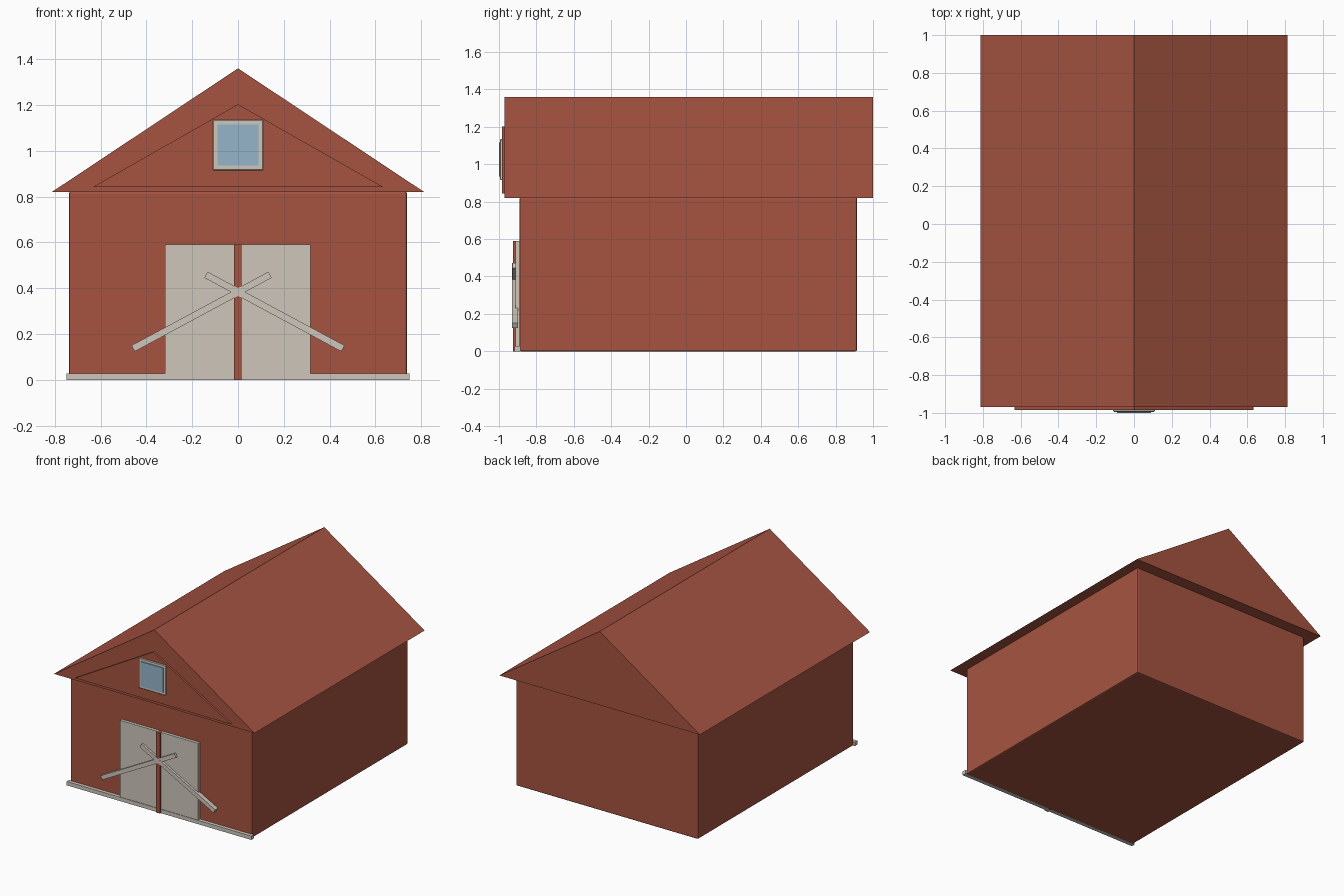
import bpy
import bmesh
import math

cube = bpy.data.objects.get("Cube")
if cube:
    bpy.data.objects.remove(cube, do_unlink=True)


def material(name, rgb):
    mat = bpy.data.materials.new(name)
    mat.use_nodes = True
    colour = (*rgb, 1)
    mat.diffuse_color = colour
    mat.node_tree.nodes["Principled BSDF"].inputs["Base Color"].default_value = colour
    return mat


red = material("barn red", (0.38, 0.088, 0.053))
cream = material("weathered white", (0.62, 0.565, 0.50))
blue = material("window blue", (0.30, 0.46, 0.60))


def add_object(name, bm, mat):
    bmesh.ops.recalc_face_normals(bm, faces=bm.faces)
    mesh = bpy.data.meshes.new(name)
    bm.to_mesh(mesh)
    bm.free()
    mesh.materials.append(mat)
    obj = bpy.data.objects.new(name, mesh)
    bpy.context.collection.objects.link(obj)
    return obj


def prism(name, outline, front, back, mat):
    """Extrude an x-z outline along y."""
    bm = bmesh.new()
    face = bm.faces.new([bm.verts.new((x, front, z)) for x, z in outline])
    grown = bmesh.ops.extrude_face_region(bm, geom=[face])["geom"]
    verts = [v for v in grown if isinstance(v, bmesh.types.BMVert)]
    bmesh.ops.translate(bm, verts=verts, vec=(0, back - front, 0))
    return add_object(name, bm, mat)


def box(name, x0, x1, z0, z1, front, back, mat):
    return prism(name, [(x0, z0), (x1, z0), (x1, z1), (x0, z1)], front, back, mat)


def beam(name, start, end, width, front, back, mat):
    """Straight plank between two x-z points."""
    dx, dz = end[0] - start[0], end[1] - start[1]
    scale = width / 2 / math.hypot(dx, dz)
    nx, nz = -dz * scale, dx * scale
    outline = [(start[0] - nx, start[1] - nz), (end[0] - nx, end[1] - nz),
               (end[0] + nx, end[1] + nz), (start[0] + nx, start[1] + nz)]
    return prism(name, outline, front, back, mat)


# Walls with slightly softened edges
walls = box("walls", -0.737, 0.737, 0, 0.822, -0.89, 0.915, red)
bevel = walls.modifiers.new("edge bevel", "BEVEL")
bevel.width = 0.008
bevel.segments = 2

# Solid gabled roof and raised gable panel
prism("roof", [(-0.813, 0.82), (0.813, 0.82), (0, 1.36)], -0.97, 1, red)
prism("gable_panel", [(-0.632, 0.843), (0.632, 0.843), (0, 1.203)], -0.985, -0.965, red)

# Loft window
frame = box("window_frame", -0.11, 0.11, 0.915, 1.135, -0.994, -0.975, cream)
frame_bevel = frame.modifiers.new("edge bevel", "BEVEL")
frame_bevel.width = 0.003
frame_bevel.segments = 1
box("window_pane", -0.09, 0.09, 0.935, 1.115, -1, -0.99, blue)

# Doors, centre post and sill board
box("right_door", -0.318, -0.01, 0, 0.59, -0.912, -0.885, cream)
box("left_door", 0.01, 0.316, 0, 0.59, -0.912, -0.885, cream)
box("door_post", -0.017, 0.015, 0, 0.59, -0.925, -0.885, red)
box("sill_board", -0.749, 0.749, 0, 0.028, -0.916, -0.885, cream)

# Crossed planks over the doors
for side, name, front in ((-1, "right_plank", -0.928), (1, "left_plank", -0.929)):
    beam(name, (side * 0.458, 0.137), (-side * 0.14, 0.459), 0.03, front, -0.897, cream)
